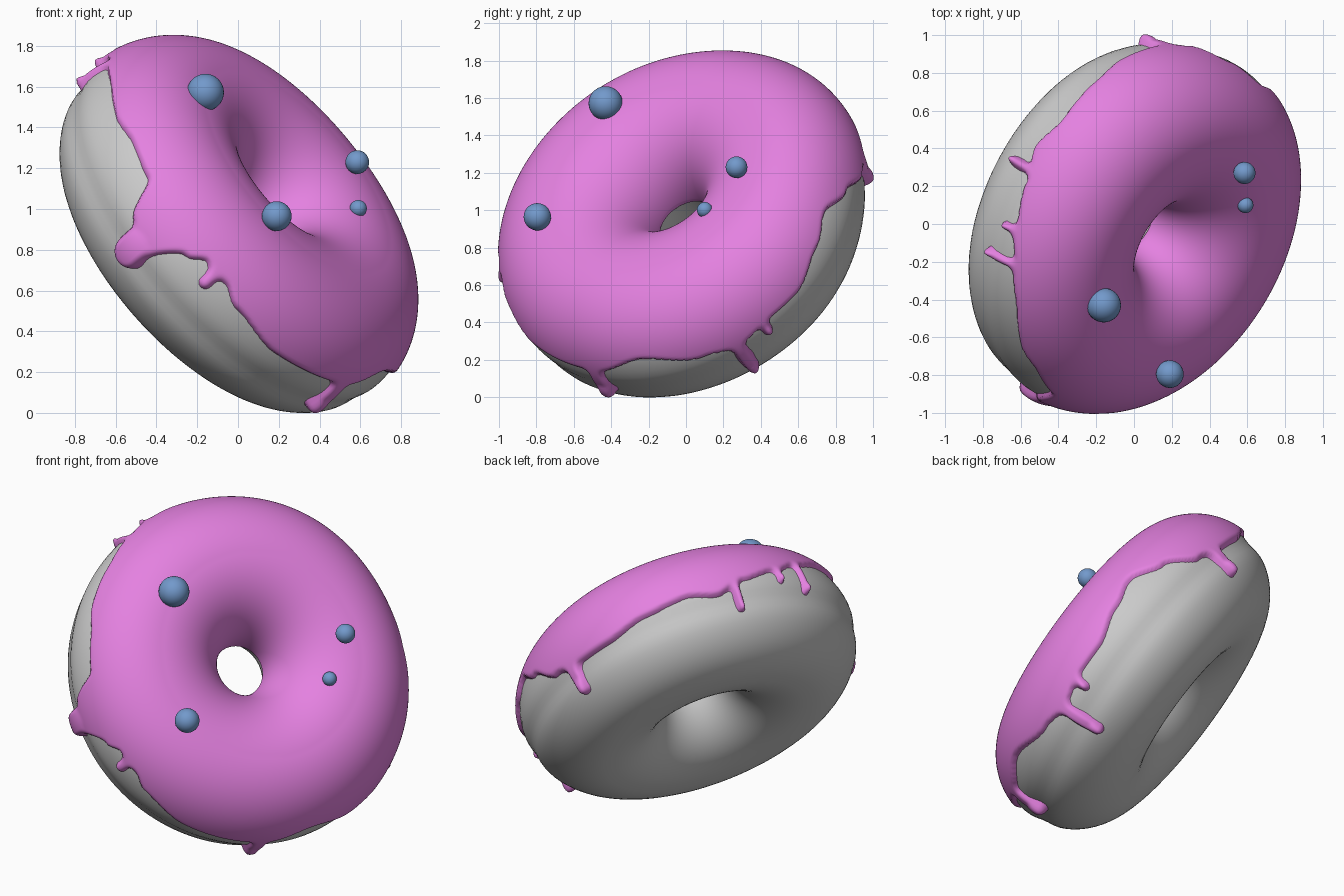
import bpy, bmesh, math
from mathutils import Vector

if "Cube" in bpy.data.objects:
    bpy.data.objects.remove(bpy.data.objects["Cube"])

# Ring frame: n = direction the iced side faces, up/side span the ring plane
N = Vector((0.69, -0.41, 0.60)).normalized()
UP = (Vector((0, 0, 1)) - N * N.z).normalized()
SIDE = N.cross(UP)
CENTRE = Vector((0, 0, 0.93)) - N * 0.014
R, TUBE, THICK = 0.625, 0.414, 0.027


def material(name, colour):
    m = bpy.data.materials.new(name)
    m.diffuse_color = (*colour, 1)
    m.use_nodes = True
    m.node_tree.nodes["Principled BSDF"].inputs["Base Color"].default_value = m.diffuse_color
    return m


PINK = material("pink icing", (0.78, 0.22, 0.75))
GREY = material("grey dough", (0.59, 0.59, 0.59))
BLUE = material("blue", (0.17, 0.32, 0.60))


def angle_diff(a, b):
    return (a - b + 180) % 360 - 180


def wobble(phi):
    """Hand-made unevenness of the outer radius."""
    return (-0.042 * math.exp(-(angle_diff(phi, -78) / 34) ** 2)
            - 0.014 * math.exp(-(angle_diff(phi, 5) / 30) ** 2)
            + 0.012 * math.exp(-(angle_diff(phi, 180) / 35) ** 2))


def ring_point(phi, theta, lift):
    """Point on the tube: phi round the ring, theta round the tube (degrees)."""
    p, t = math.radians(phi), math.radians(theta)
    c = math.cos(t)
    r = TUBE + lift + 0.03 * max(0, -c)
    out = UP * math.cos(p) + SIDE * math.sin(p)
    return CENTRE + out * (R + r * c + wobble(phi) * max(0, c)) + N * (r * math.sin(t))


def finish(name, bm, mat):
    me = bpy.data.meshes.new(name)
    for f in bm.faces:
        f.smooth = True
    bm.to_mesh(me)
    bm.free()
    me.materials.append(mat)
    ob = bpy.data.objects.new(name, me)
    bpy.context.collection.objects.link(ob)
    return ob


# Dough: closed ring with a faint groove round its outside
bm = bmesh.new()
NP, NT = 128, 72
rows = []
for i in range(NP):
    row = []
    for j in range(NT):
        th = j * 360 / NT - 180
        groove = -0.014 * math.exp(-((th + 12) / 9) ** 2)
        row.append(bm.verts.new(ring_point(i * 360 / NP, th, groove)))
    rows.append(row)
for i in range(NP):
    for j in range(NT):
        a, b = rows[i], rows[(i + 1) % NP]
        k = (j + 1) % NT
        bm.faces.new((a[j], b[j], b[k], a[k]))
finish("dough", bm, GREY)

# Icing edge: (angle round ring, angle round tube)
EDGE = [(-172, 22), (-153, 10), (-143, 5), (-130, 10), (-120, 10), (-105, 20),
        (-94, 27), (-82, 14), (-70, -3), (-60, -8), (-45, -8), (-30, -3), (-15, 0),
        (-5, -5), (5, 4), (20, 11), (30, 18), (45, 24), (58, 25), (70, 30), (82, 29),
        (90, 6), (99, 2), (107, 20), (112, 28), (120, 27), (127, 20), (145, 12),
        (160, 12), (172, 12), (188, 22)]
# Drips: (angle round ring, tip angle round tube, radius, tip bulge)
DRIPS = [(2, -19, 0.023, 0.02), (20, 2, 0.021, 0.02), (30, -6, 0.023, 0.022),
         (-62, -27, 0.042, 0.024), (-133, 1, 0.026, 0.012), (-143, -27, 0.037, 0.02),
         (171, -12, 0.045, 0.02), (116, 18, 0.032, 0.004), (96, -11, 0.082, 0.022)]
ARC_P, ARC_T = math.radians(1.04), math.radians(0.43)


def edge_at(phi):
    if phi < -172:
        phi += 360
    for (a, ta), (b, tb) in zip(EDGE, EDGE[1:]):
        if a <= phi <= b:
            s = (phi - a) / (b - a)
            return ta + (tb - ta) * s * s * (3 - 2 * s)
    return 10


def smooth_max(a, b, k=0.05):
    h = max(k - abs(a - b), 0) / k
    return max(a, b) + h * h * k / 4


def icing_depth(phi, theta, edge, slope):
    """Distance inside the icing outline, and extra bulge of a drip."""
    d = (theta - edge) * ARC_T / math.sqrt(1 + slope * slope)
    bulge = 0
    for p, tip, rad, swell in DRIPS:
        dp = angle_diff(phi, p)
        if abs(dp) > 15 or theta > 60:
            continue
        dist = math.hypot(dp * ARC_P, max(0, tip - theta) * ARC_T)
        d = smooth_max(d, rad - dist)
        tip_d = math.hypot(dp * ARC_P, (theta - tip) * ARC_T)
        bulge = max(bulge, swell * max(0, 1 - (tip_d / (rad * 1.6)) ** 2))
    return min(d, (182 - theta) * ARC_T), bulge


# Icing: raised skin whose outline curls under the dough surface
bm = bmesh.new()
NP, NT, T0, T1 = 640, 130, -50, 190
grid = []
for i in range(NP):
    phi = i * 360 / NP - 180
    edge = edge_at(phi)
    slope = (edge_at(min(phi + 0.5, 180)) - edge_at(max(phi - 0.5, -180))) * ARC_T / ARC_P
    row = []
    for j in range(NT + 1):
        th = T0 + (T1 - T0) * j / NT
        d, bulge = icing_depth(phi, th, edge, slope)
        if d < -0.02:
            row.append(None)
            continue
        s = min(max(d / THICK, 0), 1)
        lift = THICK * math.sqrt(1 - (1 - s) ** 2) + bulge * s
        if d < 0:
            lift = d * 1.5
        row.append(bm.verts.new(ring_point(phi, th, lift)))
    grid.append(row)
for i in range(NP):
    a, b = grid[i], grid[(i + 1) % NP]
    for j in range(NT):
        quad = (a[j], b[j], b[j + 1], a[j + 1])
        if None not in quad:
            bm.faces.new(quad)
bmesh.ops.delete(bm, geom=[v for v in bm.verts if not v.link_faces], context='VERTS')
finish("icing", bm, PINK)

# Round toppings
BALLS = [((-0.16, -0.43, 1.572), 0.091), ((0.19, -0.795, 0.965), 0.073),
         ((0.585, 0.27, 1.23), 0.058), ((0.59, 0.10, 1.002), 0.042)]
for k, (pos, rad) in enumerate(BALLS):
    bm = bmesh.new()
    bmesh.ops.create_uvsphere(bm, u_segments=32, v_segments=16, radius=rad)
    bmesh.ops.translate(bm, verts=bm.verts, vec=pos)
    finish(f"topping_ball_{k + 1}", bm, BLUE)
